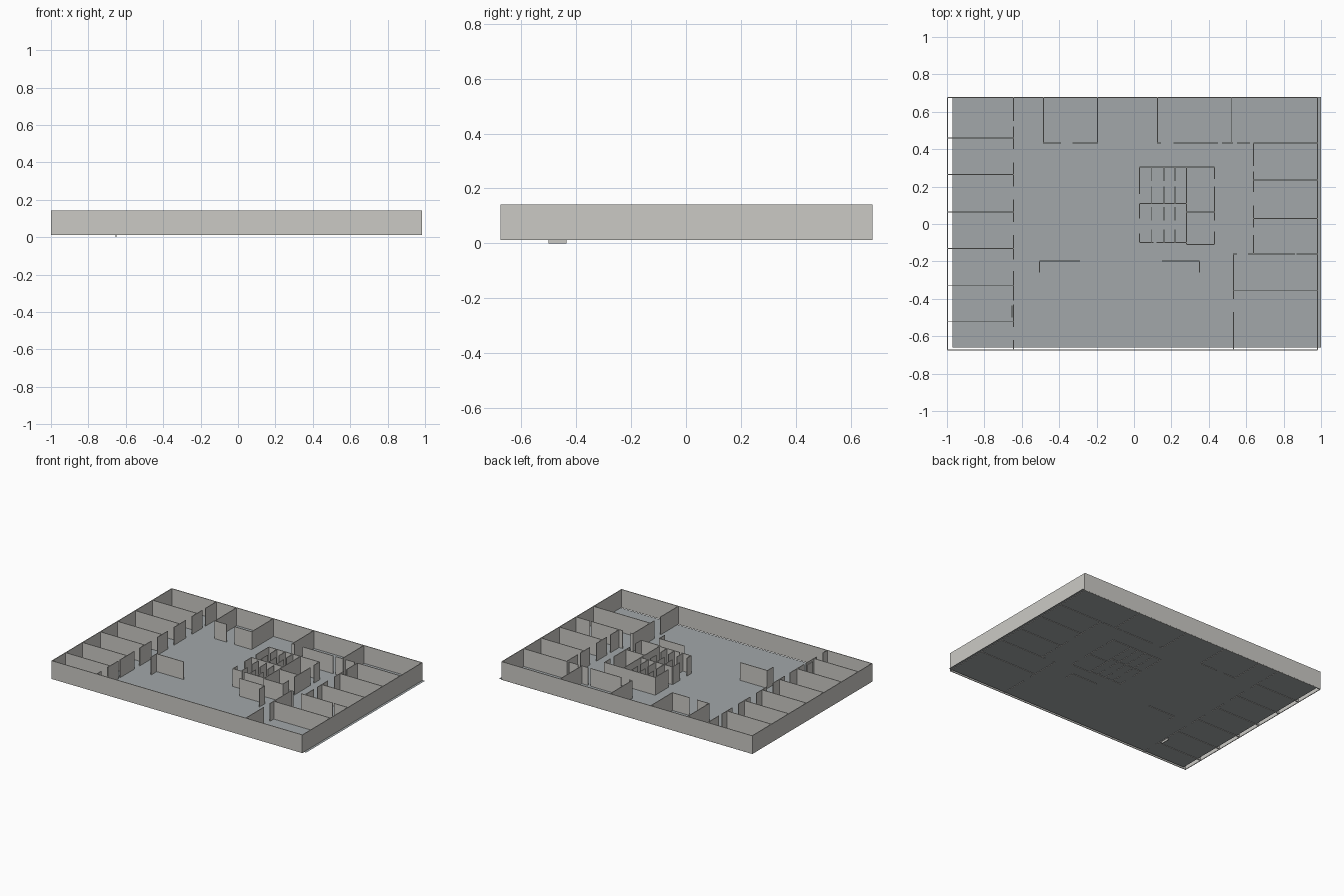
import bpy
import bmesh
from mathutils import Matrix, Vector

cube = bpy.data.objects.get("Cube")
if cube:
    bpy.data.objects.remove(cube, do_unlink=True)

THICK = 0.005
BASE, TOP, FLOOR = 0.012, 0.142, 0.015
WEST, EAST, SOUTH, NORTH = -0.997, 0.98, -0.673, 0.677


def make_material(name, colour):
    material = bpy.data.materials.new(name)
    material.use_nodes = True
    material.diffuse_color = colour
    shader = material.node_tree.nodes["Principled BSDF"]
    shader.inputs["Base Color"].default_value = colour
    shader.inputs["Roughness"].default_value = 0.8
    return material


wall_paint = make_material("warm grey wall", (0.60, 0.59, 0.56, 1))
floor_paint = make_material("blue grey floor", (0.36, 0.39, 0.40, 1))


def finish(name, bm, material):
    mesh = bpy.data.meshes.new(name)
    bm.to_mesh(mesh)
    bm.free()
    mesh.materials.append(material)
    thing = bpy.data.objects.new(name, mesh)
    bpy.context.scene.collection.objects.link(thing)
    return thing


def add_box(bm, low, high):
    low, high = Vector(low), Vector(high)
    size = Matrix.Diagonal((high - low).to_4d())
    size[3][3] = 1
    bmesh.ops.create_cube(bm, size=1, matrix=Matrix.Translation((low + high) / 2) @ size)


def walls(name, along, positions, spans, base=BASE, top=TOP):
    """Parallel walls running along one axis, each broken into the given spans."""
    bm = bmesh.new()
    half = THICK / 2
    for at in positions:
        for start, end in spans:
            if along == "x":
                add_box(bm, (start, at - half, base), (end, at + half, top))
            else:
                add_box(bm, (at - half, start, base), (at + half, end, top))
    return finish(name, bm, wall_paint)


# Floor sheet, slightly offset from the outer walls
bm = bmesh.new()
corners = [(-0.97, -0.66), (1.0, -0.66), (1.0, 0.68), (-0.97, 0.68)]
bm.faces.new([bm.verts.new((x, y, FLOOR)) for x, y in corners])
finish("floor", bm, floor_paint)

# Outer walls
walls("front_and_back_outer_walls", "x", [SOUTH, NORTH], [(WEST, EAST)])
walls("side_outer_walls", "y", [WEST, EAST], [(SOUTH, NORTH)])

# Row of rooms on the west side, with door gaps
walls("west_room_dividers", "x",
      [0.46, 0.265, 0.065, -0.13, -0.33, -0.52], [(WEST, -0.645)])
walls("west_room_fronts", "y", [-0.645],
      [(0.55, NORTH), (0.40, 0.52), (0.20, 0.33), (0.01, 0.13), (-0.19, -0.06),
       (-0.41, -0.25), (-0.55, -0.43), (SOUTH, -0.62)])
walls("west_low_panel", "y", [-0.652], [(-0.50, -0.435)], base=0.0, top=0.13)

# Rooms along the back
walls("back_room_dividers", "y", [-0.485, -0.195, 0.125, 0.52], [(0.43, NORTH)])
walls("back_room_fronts", "x", [0.432],
      [(-0.485, -0.39), (-0.33, -0.195), (0.125, 0.145), (0.21, 0.45),
       (0.47, 0.53), (0.55, 0.62), (0.64, EAST)])

# Row of rooms on the east side
walls("east_room_dividers", "x", [0.235, 0.03], [(0.64, EAST)])
walls("east_room_end", "x", [-0.16], [(0.61, 0.86), (0.87, EAST)])
walls("east_room_fronts", "y", [0.64],
      [(0.31, 0.432), (0.17, 0.28), (-0.02, 0.10), (-0.16, -0.06)])

# Corner office
walls("corner_office_front", "y", [0.532], [(-0.40, -0.16), (SOUTH, -0.47)])
walls("corner_office_return", "x", [-0.16], [(0.53, 0.55)])
walls("corner_office_divider", "x", [-0.357], [(0.53, EAST)])

# Service core with stalls
walls("core_back_wall", "x", [0.305], [(0.03, 0.43)])
walls("core_middle_wall", "x", [0.11], [(0.03, 0.28)])
walls("core_front_wall", "x", [-0.10], [(0.03, 0.105), (0.12, 0.28)])
walls("core_west_wall", "y", [0.03],
      [(0.16, 0.305), (0.03, 0.11), (-0.10, -0.05)])
walls("core_spine", "y", [0.28], [(-0.11, 0.305)])
walls("core_east_wall", "y", [0.43],
      [(0.24, 0.305), (0.02, 0.20), (-0.11, -0.04)])
walls("core_side_room_divider", "x", [0.065], [(0.28, 0.43)])
walls("core_side_room_front", "x", [-0.11], [(0.28, 0.43)])
walls("core_stalls", "y", [0.095, 0.16, 0.22],
      [(0.23, 0.305), (0.11, 0.20), (0.02, 0.09), (-0.10, -0.03)])

# Free standing corner screens
for name, start, end, corner in [("west", -0.505, -0.29, -0.505),
                                 ("east", 0.15, 0.35, 0.35)]:
    walls(name + "_screen", "x", [-0.197], [(start, end)])
    walls(name + "_screen_return", "y", [corner], [(-0.26, -0.197)])
